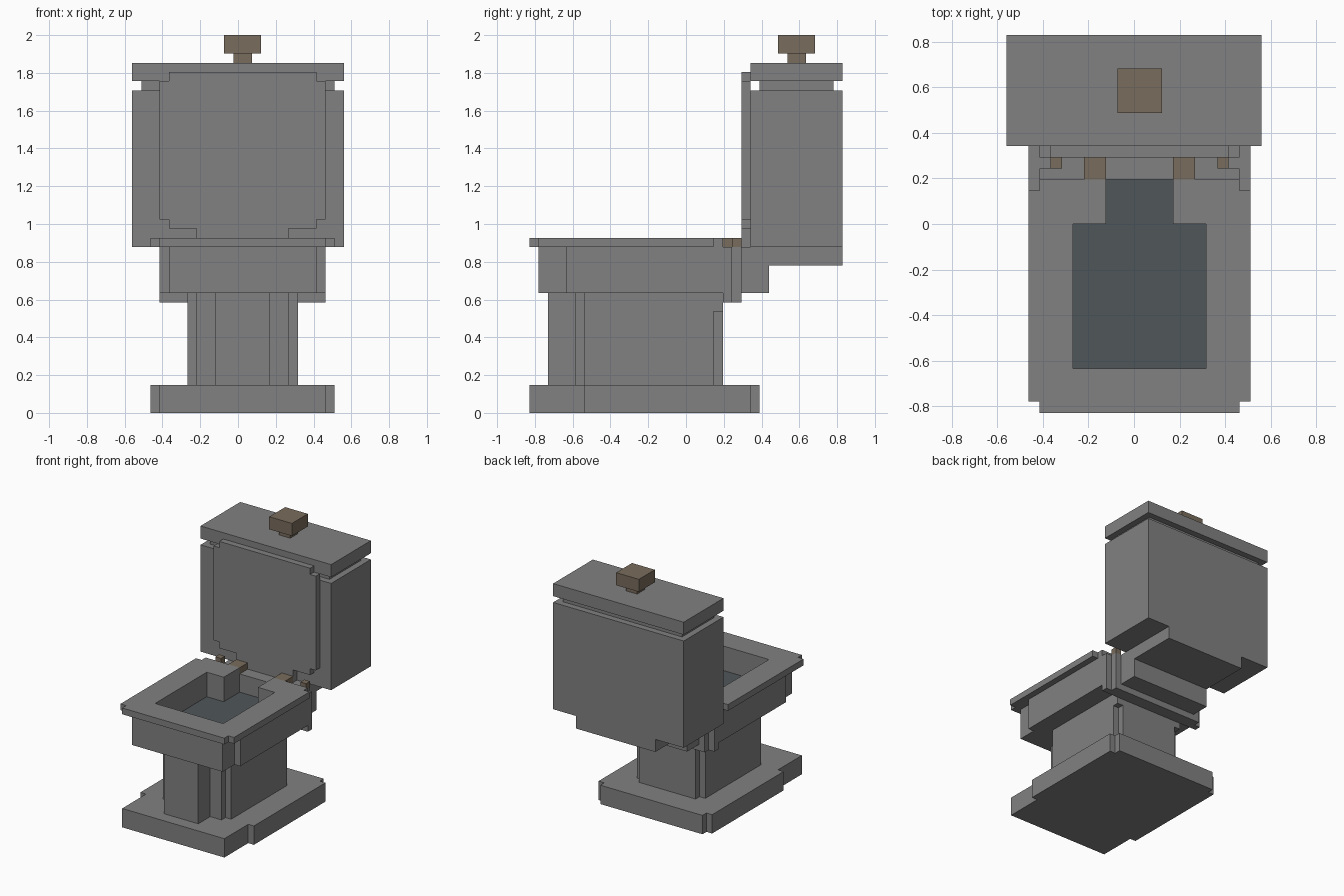
import bpy, bmesh
from mathutils import Vector

if "Cube" in bpy.data.objects:
    bpy.data.objects.remove(bpy.data.objects["Cube"])

U = 2 / 41                      # one block unit
ORIGIN = Vector((11.5, 17, 0))  # grid point that sits at the world origin
MID = 12                        # mirror line of the symmetric parts


def material(name, rgb):
    m = bpy.data.materials.new(name)
    m.diffuse_color = (*rgb, 1)
    m.use_nodes = True
    m.node_tree.nodes["Principled BSDF"].inputs["Base Color"].default_value = m.diffuse_color
    return m


GREY = material("stone grey", (0.22, 0.22, 0.22))
BROWN = material("dull brown", (0.19, 0.15, 0.108))
WATER = material("dark water", (0.08, 0.092, 0.10))


def prism(name, pts, lo, hi, mat=GREY, axis="z"):
    """Extrude an outline (x, y) along z, or (x, z) along y."""
    bm = bmesh.new()
    put = (lambda a, b, c: (a, b, c)) if axis == "z" else (lambda a, b, c: (a, c, b))
    face = bm.faces.new([bm.verts.new((Vector(put(a, b, lo)) - ORIGIN) * U) for a, b in pts])
    ext = bmesh.ops.extrude_face_region(bm, geom=[face])
    shift = Vector(put(0, 0, hi - lo)) * U
    bmesh.ops.translate(bm, vec=shift,
                        verts=[g for g in ext["geom"] if isinstance(g, bmesh.types.BMVert)])
    bmesh.ops.recalc_face_normals(bm, faces=bm.faces)
    me = bpy.data.meshes.new(name)
    bm.to_mesh(me)
    bm.free()
    me.materials.append(mat)
    ob = bpy.data.objects.new(name, me)
    bpy.context.collection.objects.link(ob)
    return ob


def mirrored(name, half, lo, hi, mat=GREY, axis="z"):
    """Outline given as (half width, other), mirrored about MID."""
    pts = [(MID + w, b) for w, b in half] + [(MID - w, b) for w, b in reversed(half)]
    return prism(name, pts, lo, hi, mat, axis)


def box(name, x0, x1, y0, y1, z0, z1, mat=GREY):
    return prism(name, [(x0, y0), (x1, y0), (x1, y1), (x0, y1)], z0, z1, mat)


# foot plate and pedestal
mirrored("foot_plate", [(9, 0), (9, 6), (10, 6), (10, 24), (9, 24), (9, 25)], 0, 3)
stem = [(3, 2), (3, 5), (5, 5), (5, 6), (6, 6)]
mirrored("pedestal", stem + [(6, 20), (5, 20), (5, 21)], 3, 11)
mirrored("pedestal_top", stem + [(6, 21)], 11, 13)

# bowl: solid floor, open U-shaped wall, back rim and supports
mirrored("bowl_floor", [(8, 1), (8, 4), (9, 4), (9, 22), (8, 22), (8, 23)], 13, 15)
mirrored("bowl_wall", [(8, 1), (8, 4), (9, 4), (9, 21), (3, 21), (3, 17), (6, 17), (6, 4)], 15, 18)
mirrored("bowl_back_rim", [(9, 21), (9, 22), (8, 22), (8, 23)], 15, 18)
mirrored("bowl_back_ledge", [(9, 21), (9, 22), (8, 22), (8, 23)], 12, 13)
mirrored("water", [(6, 4), (6, 17), (3, 17), (3, 21)], 15, 15.1, WATER)

# seat, open at the back
mirrored("seat", [(9, 0), (9, 1), (10, 1), (10, 20), (9, 20), (9, 21),
                  (3, 21), (3, 17), (6, 17), (6, 4)], 18, 19)

# raised lid
mirrored("raised_lid", [(5, 18), (5, 20), (8, 20), (8, 21), (9, 21), (9, 36), (8, 36), (8, 37)],
         23, 24, axis="y")

# hinges
for side, s in (("left", -1), ("right", 1)):
    for kind, a, b, y0 in (("hinge", 3, 5, 21), ("hinge_pin", 7, 8, 22)):
        x0, x1 = sorted((MID + s * a, MID + s * b))
        box(f"{side}_{kind}", x0, x1, y0, 23, 18, 19, BROWN)

# tank and its bracket
box("tank_bracket", 5, 19, 23, 26, 13, 18)
box("tank_underside", 5, 19, 26, 34, 16, 18)
box("tank", 0, 23, 24, 34, 18, 35)
box("tank_neck", 1, 22, 25, 33, 35, 36)
box("tank_cover", 0, 23, 24, 34, 36, 38)

# flush knob
box("knob_stem", 11, 13, 28, 30, 38, 39, BROWN)
box("knob", 10, 14, 27, 31, 39, 41, BROWN)
